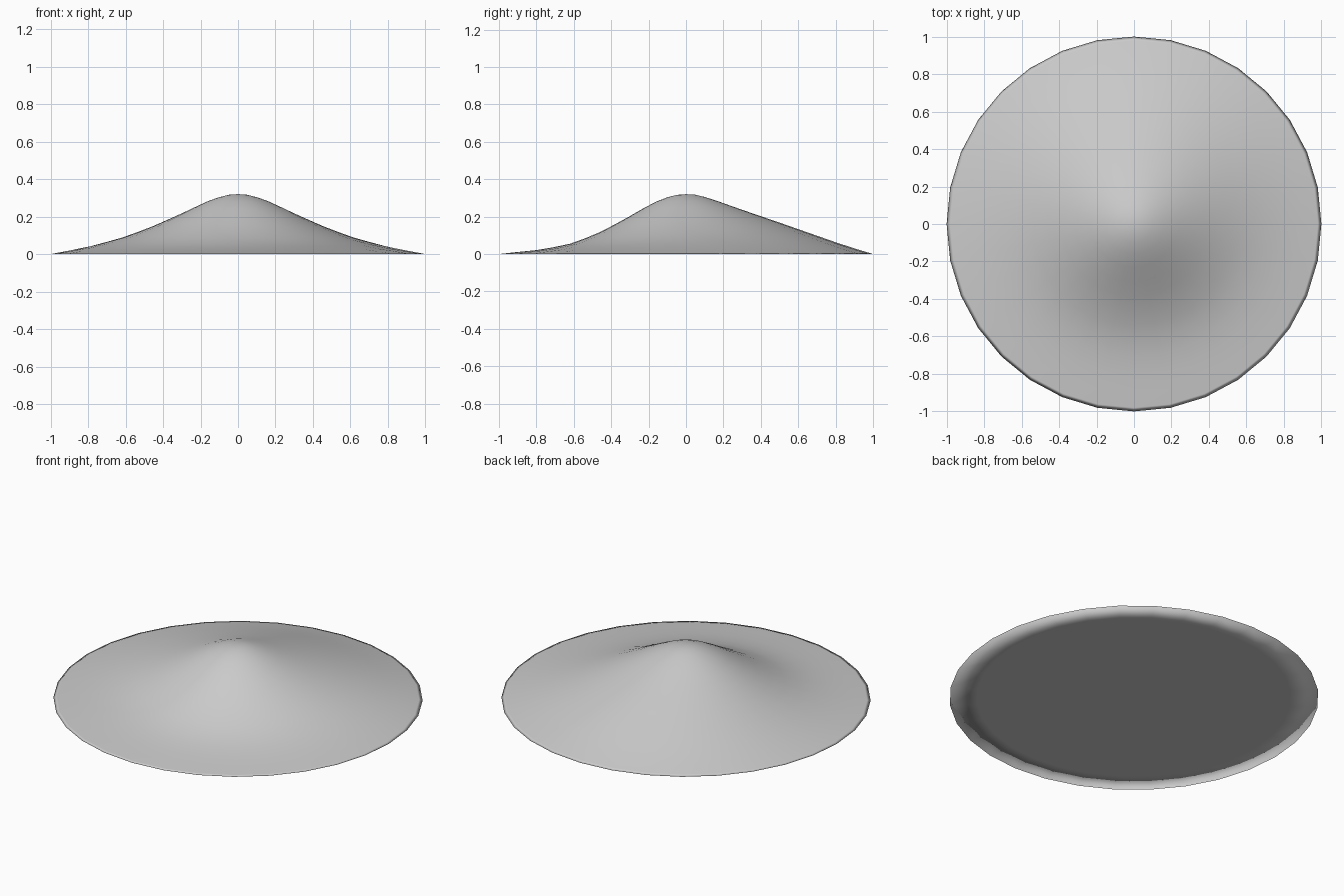
import bpy, bmesh, math

if "Cube" in bpy.data.objects:
    bpy.data.objects.remove(bpy.data.objects["Cube"])

SEGMENTS = 32
RADII = [0.05, 0.1, 0.16, 0.23, 0.31, 0.385, 0.46, 0.54, 0.62, 0.71, 0.8, 0.9, 0.98, 1.0]

# slope profiles (radius, height): steep hollow front, gentle straight back
FRONT = [(0, .32), (.05, .316), (.1, .303), (.16, .28), (.23, .243), (.31, .197), (.385, .156),
         (.46, .117), (.54, .084), (.62, .055), (.71, .036), (.8, .021), (.9, .011), (1, 0)]
BACK = [(0, .32), (.05, .317), (.1, .305), (.16, .286), (.23, .261), (.31, .233), (.4, .202),
        (.5, .168), (.6, .133), (.7, .098), (.8, .063), (.9, .03), (1, 0)]


def sample(profile, r):
    for (r0, z0), (r1, z1) in zip(profile, profile[1:]):
        if r <= r1:
            return z0 + (z1 - z0) * (r - r0) / (r1 - r0)
    return 0.0


def height(r, a):
    t = ((1 + math.sin(a)) / 2) ** 1.3
    return sample(FRONT, r) * (1 - t) + sample(BACK, r) * t


bm = bmesh.new()


def ring(r, top):
    angles = [2 * math.pi * i / SEGMENTS for i in range(SEGMENTS)]
    return [bm.verts.new((r * math.cos(a), r * math.sin(a), height(r, a) if top else 0))
            for a in angles]


# hill surface, then flat underside with a narrow border ring
rings = [ring(r, True) for r in RADII] + [ring(0.85, False)]
peak = bm.verts.new((0, 0, 0.32))
for i in range(SEGMENTS):
    j = (i + 1) % SEGMENTS
    bm.faces.new((peak, rings[0][i], rings[0][j]))
    for a, b in zip(rings, rings[1:]):
        bm.faces.new((a[i], b[i], b[j], a[j]))
bm.faces.new(rings[-1][::-1])
bmesh.ops.recalc_face_normals(bm, faces=bm.faces[:])
for f in bm.faces:
    f.smooth = True

mesh = bpy.data.meshes.new("hill")
bm.to_mesh(mesh)
bm.free()
hill = bpy.data.objects.new("hill", mesh)
bpy.context.collection.objects.link(hill)
